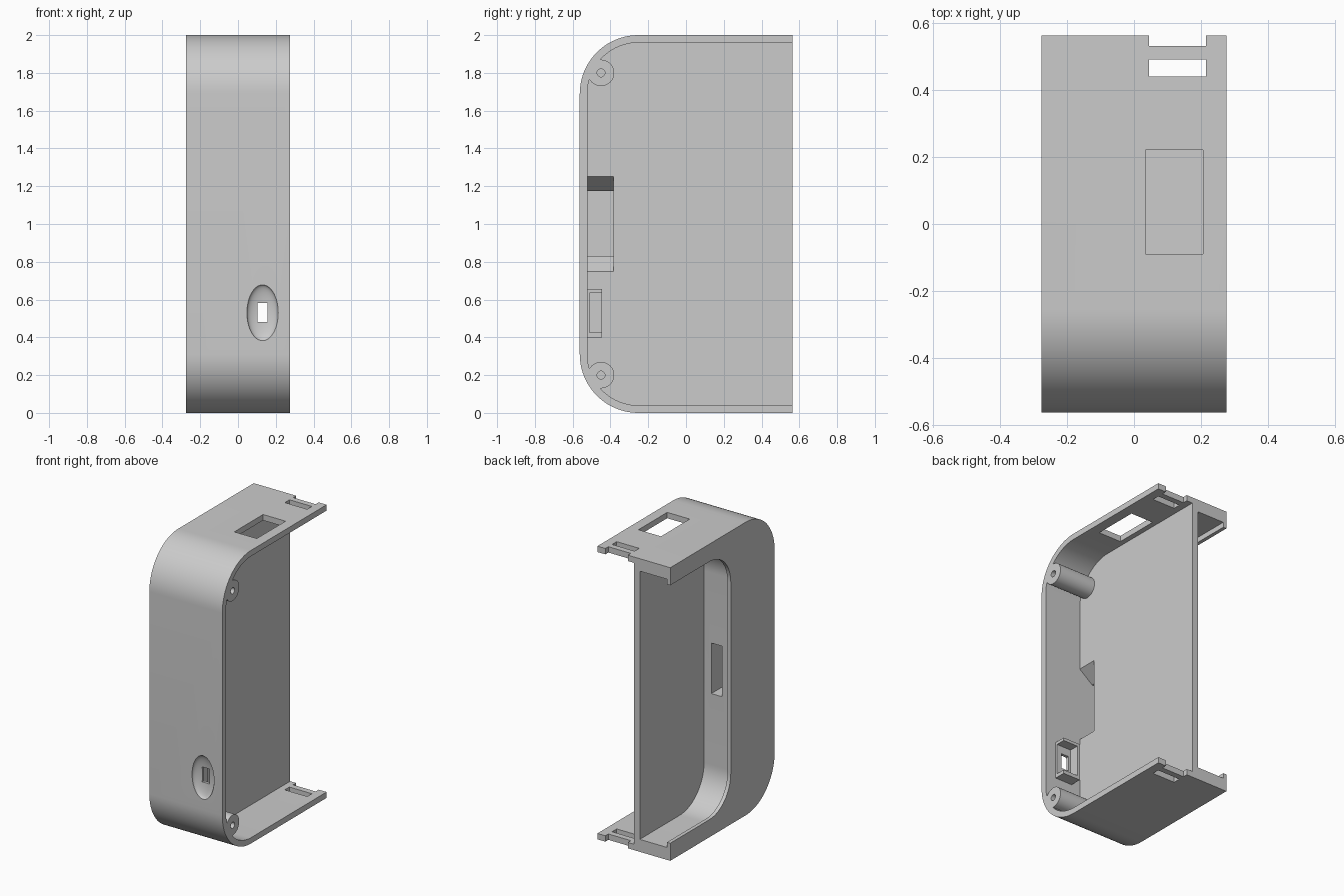
import bpy, bmesh, math
from mathutils import Matrix, Vector

default = bpy.data.objects.get("Cube")
if default:
    bpy.data.objects.remove(default)

HX, HY, H = 0.275, 0.5625, 2.0      # half width, half depth, height
WALL = 0.04

grey = bpy.data.materials.new("plain grey")
grey.use_nodes = True
COLOUR = (0.6, 0.6, 0.6, 1)
grey.diffuse_color = COLOUR
grey.node_tree.nodes["Principled BSDF"].inputs["Base Color"].default_value = COLOUR


def make(name, bm):
    bmesh.ops.recalc_face_normals(bm, faces=bm.faces)
    mesh = bpy.data.meshes.new(name)
    bm.to_mesh(mesh)
    bm.free()
    mesh.materials.append(grey)
    ob = bpy.data.objects.new(name, mesh)
    bpy.context.collection.objects.link(ob)
    return ob


def prism(name, points, x0, x1):
    """Extrude a (y, z) outline along x."""
    bm = bmesh.new()
    face = bm.faces.new([bm.verts.new((x0, y, z)) for y, z in points])
    ext = bmesh.ops.extrude_face_region(bm, geom=[face])
    moved = [v for v in ext["geom"] if isinstance(v, bmesh.types.BMVert)]
    bmesh.ops.translate(bm, verts=moved, vec=(x1 - x0, 0, 0))
    return make(name, bm)


def slab(name, x0, x1, front, back, margin, r, steps=20):
    """Panel whose two front corners are rounded."""
    pts = [(back, margin)]
    for zc, start in ((margin + r, 270), (H - margin - r, 180)):
        for i in range(steps + 1):
            a = math.radians(start - 90 * i / steps)
            pts.append((front + r + r * math.cos(a), zc + r * math.sin(a)))
    pts.append((back, H - margin))
    return prism(name, pts, x0, x1)


def box(name, x, y, z):
    return prism(name, [(y[0], z[0]), (y[1], z[0]), (y[1], z[1]), (y[0], z[1])], *x)


def rod(name, x0, x1, y, z, r):
    ring = [math.tau * i / 40 for i in range(40)]
    return prism(name, [(y + r * math.cos(a), z + r * math.sin(a)) for a in ring], x0, x1)


def combine(target, other, operation):
    mod = target.modifiers.new(operation.lower(), "BOOLEAN")
    mod.operation, mod.solver, mod.object = operation, "EXACT", other
    bpy.context.view_layer.objects.active = target
    bpy.ops.object.modifier_apply(modifier=mod.name)
    bpy.data.objects.remove(other)


def cut(target, other):
    combine(target, other, "DIFFERENCE")


# Solid body, hollowed from both sides so a thin divider remains
case = slab("case_shell", -HX, HX, -HY, HY, 0, 0.31)
cut(case, slab("left_pocket", 0, 0.4, -HY + WALL, 0.8, WALL, 0.27))
cut(case, slab("right_pocket", -0.25, -0.045, -0.13, 0.8, 0.085, 0.26))
cut(case, slab("right_mouth", -0.4, -0.24, -0.09, 0.8, 0.12, 0.23))

# Screw posts in the front corners
for z in (0.2, 1.8):
    combine(case, rod("post", -0.02, HX, -0.45, z, 0.07), "UNION")
    cut(case, rod("screw_hole", 0.02, 0.4, -0.45, z, 0.021))

# Port window in the top
cut(case, box("top_window", (0.035, 0.205), (-0.09, 0.22), (1.9, 2.1)))

# Latch slots and notches at the back of both panels
for z in ((-0.1, 0.07), (1.93, 2.1)):
    cut(case, box("latch_slot", (0.045, 0.215), (0.44, 0.49), z))
    cut(case, box("latch_notch", (0.045, 0.215), (0.53, 0.7), z))

# Tapered well through the divider and its passage to the other pocket
bm = bmesh.new()
well = [[bm.verts.new((x, y, z)) for y, z in
         ((-0.5225, lo), (-0.385, lo), (-0.385, hi), (-0.5225, hi))]
        for x, lo, hi in ((0.01, 0.74, 1.26), (-0.1, 0.83, 1.175), (-0.18, 0.83, 1.175))]
bm.faces.new(well[0])
bm.faces.new(well[-1])
for a, b in zip(well, well[1:]):
    for i in range(4):
        j = (i + 1) % 4
        bm.faces.new((a[i], a[j], b[j], b[i]))
cut(case, make("cable_well", bm))
cut(case, box("cable_passage", (-0.18, -0.1), (-0.45, -0.1), (0.83, 1.175)))

# Switch housing behind the front wall
combine(case, box("switch_housing", (0.065, 0.195), (-0.54, -0.445), (0.4, 0.655)), "UNION")
cut(case, box("switch_space", (0.085, 0.175), (-0.51, -0.4), (0.425, 0.635)))
cut(case, box("switch_side", (0.1, 0.25), (-0.51, -0.4), (0.425, 0.635)))

# Oval finger dish with a slot at its centre
bm = bmesh.new()
bmesh.ops.create_uvsphere(bm, u_segments=40, v_segments=24, radius=1)
bmesh.ops.transform(bm, verts=bm.verts, matrix=Matrix.LocRotScale(
    Vector((0.13, -HY, 0.53)), None, Vector((0.083, 0.035, 0.148))))
cut(case, make("finger_dish", bm))
cut(case, box("switch_slot", (0.102, 0.157), (-0.7, -0.48), (0.48, 0.583)))

# Smooth curves, sharp edges
bpy.ops.object.select_all(action="DESELECT")
case.select_set(True)
bpy.context.view_layer.objects.active = case
bpy.ops.object.shade_smooth_by_angle(angle=math.radians(25))
